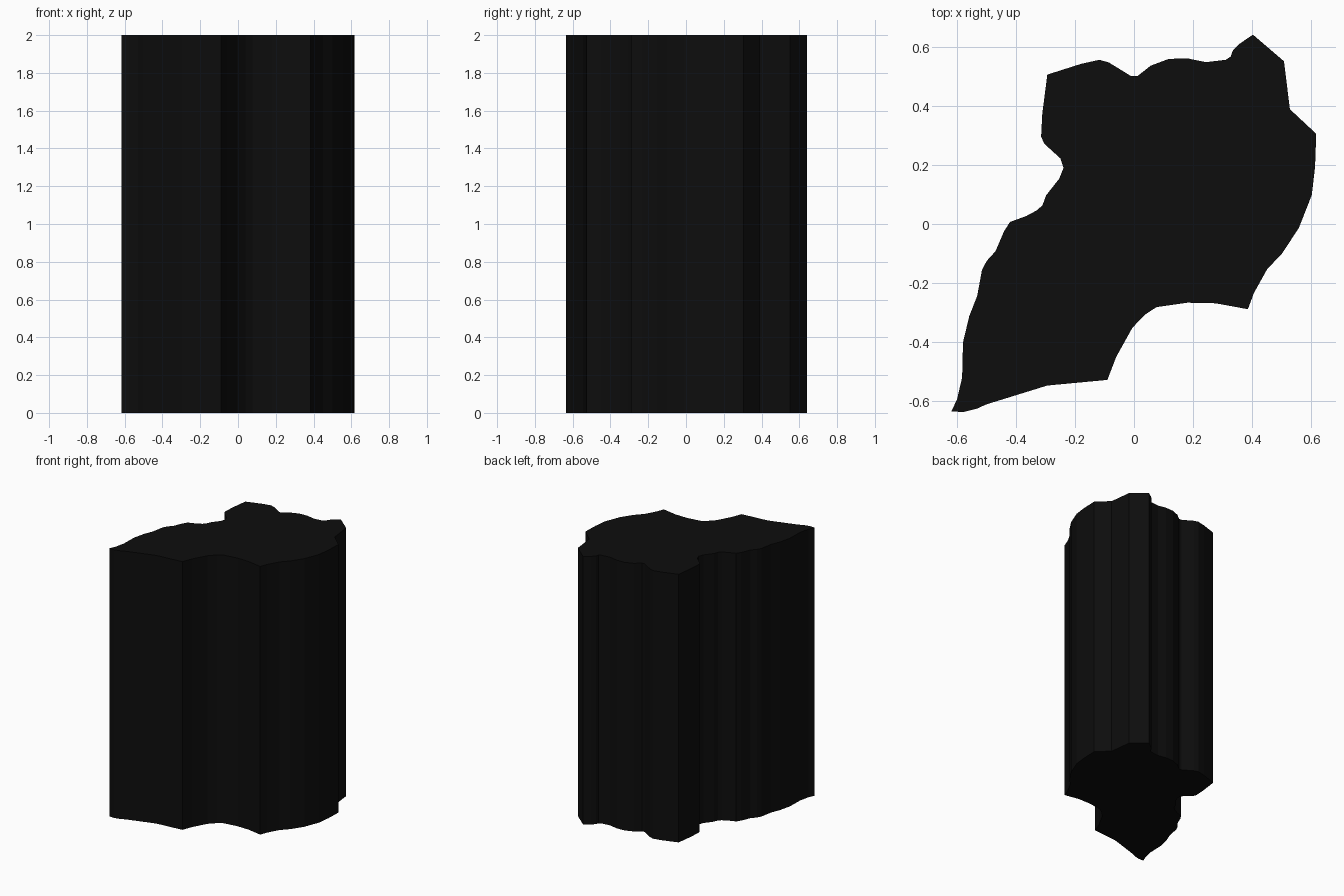
import bpy
import bmesh

HEIGHT = 2.0

# Clockwise outline of the block seen from above
outline = [
    (-0.293, 0.505), (-0.18, 0.541), (-0.117, 0.555), (-0.085, 0.546),
    (-0.01, 0.5), (0.012, 0.5), (0.056, 0.535), (0.117, 0.558),
    (0.18, 0.56), (0.243, 0.547), (0.31, 0.555), (0.327, 0.566),
    (0.334, 0.586), (0.355, 0.608), (0.402, 0.64), (0.507, 0.55),
    (0.527, 0.388), (0.616, 0.305), (0.612, 0.193), (0.601, 0.098),
    (0.557, -0.014), (0.5, -0.1), (0.45, -0.153), (0.405, -0.234),
    (0.385, -0.288), (0.276, -0.268), (0.181, -0.266), (0.076, -0.281),
    (0.039, -0.305), (-0.005, -0.35), (-0.06, -0.449), (-0.09, -0.527),
    (-0.293, -0.546), (-0.5, -0.61), (-0.53, -0.624), (-0.578, -0.636),
    (-0.617, -0.633), (-0.598, -0.592), (-0.581, -0.519), (-0.578, -0.4),
    (-0.557, -0.312), (-0.53, -0.243), (-0.514, -0.156), (-0.498, -0.125),
    (-0.468, -0.092), (-0.439, -0.024), (-0.419, 0.007), (-0.364, 0.027),
    (-0.327, 0.047), (-0.309, 0.064), (-0.297, 0.097), (-0.253, 0.153),
    (-0.238, 0.19), (-0.249, 0.222), (-0.303, 0.271), (-0.314, 0.295),
    (-0.31, 0.373),
]

# Bottom cap extruded upward into a closed prism
bm = bmesh.new()
base = bm.faces.new([bm.verts.new((x, y, 0)) for x, y in outline])
top = bmesh.ops.extrude_face_region(bm, geom=[base], use_keep_orig=True)["geom"]
bmesh.ops.translate(bm, vec=(0, 0, HEIGHT),
                    verts=[v for v in top if isinstance(v, bmesh.types.BMVert)])
bmesh.ops.recalc_face_normals(bm, faces=bm.faces)

mesh = bpy.data.meshes.new("region_block")
bm.to_mesh(mesh)
bm.free()
block = bpy.data.objects.new("region_block", mesh)
bpy.context.collection.objects.link(block)

# Near-black finish
mat = bpy.data.materials.new("black")
mat.diffuse_color = (0.004, 0.004, 0.004, 1)
mesh.materials.append(mat)
